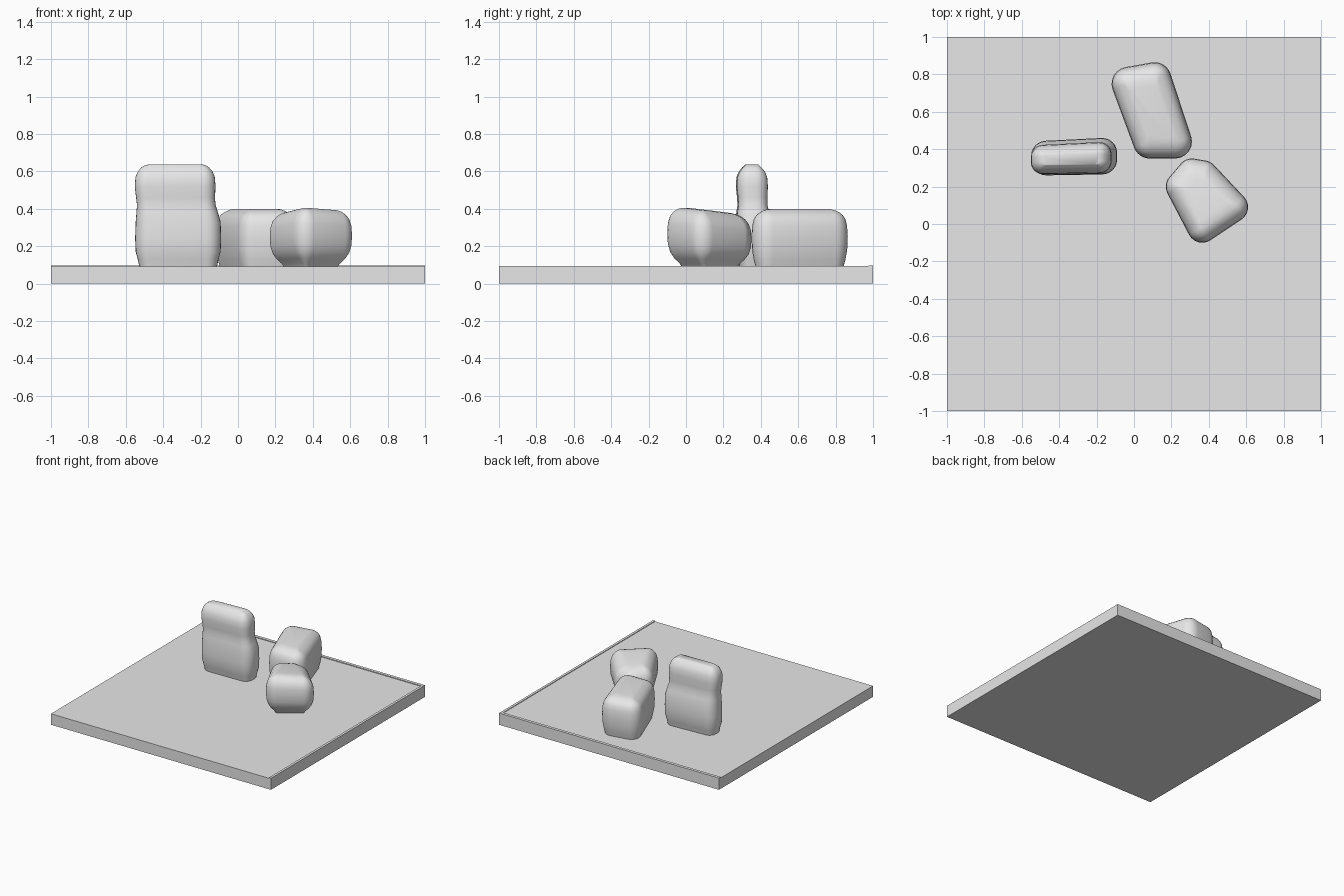
import bpy, bmesh, math
from mathutils import Vector

if "Cube" in bpy.data.objects:
    bpy.data.objects.remove(bpy.data.objects["Cube"])

grey = bpy.data.materials.new("stone grey")
grey.use_nodes = True
colour = (0.8, 0.8, 0.8, 1)
grey.diffuse_color = colour
grey.node_tree.nodes["Principled BSDF"].inputs["Base Color"].default_value = colour


def finish(name, bm, smooth):
    bmesh.ops.recalc_face_normals(bm, faces=bm.faces)
    mesh = bpy.data.meshes.new(name)
    bm.to_mesh(mesh)
    bm.free()
    mesh.materials.append(grey)
    ob = bpy.data.objects.new(name, mesh)
    bpy.context.collection.objects.link(ob)
    if smooth:
        bpy.ops.object.select_all(action="DESELECT")
        ob.select_set(True)
        bpy.context.view_layer.objects.active = ob
        bpy.ops.object.shade_smooth_by_angle(angle=math.radians(50))


def box(name, lo, hi):
    bm = bmesh.new()
    bmesh.ops.create_cube(bm, size=1)
    for v in bm.verts:
        v.co = [lo[i] + (v.co[i] + 0.5) * (hi[i] - lo[i]) for i in range(3)]
    finish(name, bm, False)


def outline(core, radius, inset, steps=7):
    """Rounded polygon around the counter-clockwise core, pulled in by inset."""
    pts = [Vector(c) for c in core]
    mid = sum(pts, Vector((0, 0))) / len(pts)
    r = max(radius - inset, 0.02)
    pull = max(inset - (radius - r), 0)
    loop = []
    for i, p in enumerate(pts):
        a, b = p - pts[i - 1], pts[(i + 1) % len(pts)] - p
        start = math.atan2(-a.x, a.y)
        turn = (math.atan2(-b.x, b.y) - start) % math.tau
        away = p - mid
        corner = mid + away * max(1 - pull / away.length, 0.1)
        for k in range(steps):
            t = start + turn * k / (steps - 1)
            loop.append(corner + r * Vector((math.cos(t), math.sin(t))))
    return loop, mid


def soft_block(name, core, radius, rings, tilt=0):
    """Loft rounded outlines; each ring is (height, inset, x shift, y shift)."""
    bm = bmesh.new()
    loops = []
    for z, inset, dx, dy in rings:
        loop, mid = outline(core, radius, inset)
        loops.append([bm.verts.new((p.x + dx, p.y + dy,
                      z + tilt * (z - 0.08) / 0.3 * (p.y - mid.y))) for p in loop])
    for low, high in zip(loops, loops[1:]):
        for i in range(len(low)):
            j = (i + 1) % len(low)
            bm.faces.new((low[i], low[j], high[j], high[i]))
    bm.faces.new(loops[0])
    bm.faces.new(loops[-1])
    finish(name, bm, True)


# Square base with a faint raised rim at the back and left
box("base_slab", (-1, -1, 0), (1, 1, 0.09))
box("back_rim", (-1, 0.975, 0.085), (1, 1, 0.096))
box("left_rim", (0.98, -1, 0.085), (1, 0.975, 0.095))

# Upright block with a soft waist
soft_block("upright_block",
           [(-.47, .34), (-.17, .345), (-.17, .38), (-.47, .365)], 0.08,
           [(.08, .025, 0, 0), (.13, .014, 0, 0), (.17, .003, 0, 0),
            (.24, 0, 0, 0), (.33, .003, 0, 0), (.38, .012, -.005, -.003),
            (.42, .02, -.01, -.005), (.46, .019, -.014, -.006),
            (.52, .014, -.016, -.008), (.57, .018, -.016, -.008),
            (.60, .031, -.016, -.008), (.62, .048, -.016, -.008),
            (.632, .066, -.014, -.008), (.636, .085, -.014, -.008)])

# Low block at the back
soft_block("back_block",
           [(.085, .44), (.22, .44), (.11, .775), (-.03, .75)], 0.09,
           [(.08, .025, 0, 0), (.13, .012, 0, 0), (.18, .003, 0, 0),
            (.25, 0, 0, 0), (.31, .004, 0, 0), (.345, .013, 0, 0),
            (.365, .026, 0, 0), (.38, .044, 0, 0), (.39, .064, 0, 0),
            (.396, .085, 0, 0), (.40, .12, 0, 0)])

# Bulging low block on the left
soft_block("left_block",
           [(.365, -.02), (.53, .09), (.37, .26), (.31, .27), (.25, .2)], 0.08,
           [(.08, .085, 0, 0), (.105, .066, 0, 0), (.13, .038, 0, 0),
            (.16, .016, 0, 0), (.20, .003, 0, 0), (.25, 0, 0, 0),
            (.30, .003, 0, 0), (.335, .014, 0, 0), (.36, .034, 0, 0),
            (.375, .056, 0, 0), (.383, .08, 0, 0), (.387, .12, 0, 0)],
           tilt=-0.12)
